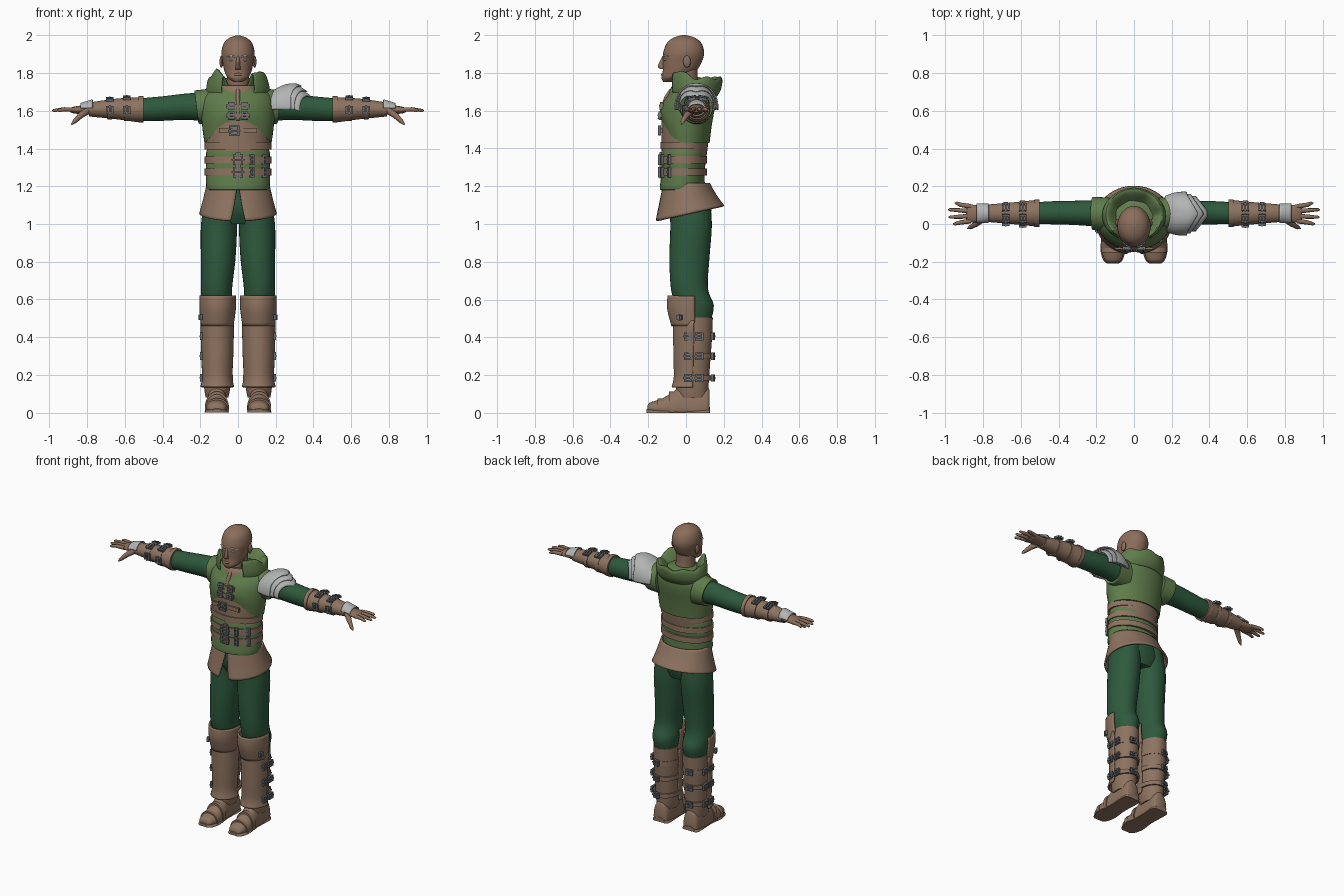
import bpy, bmesh, math
from mathutils import Vector, Matrix

cube = bpy.data.objects.get("Cube")
if cube:
    bpy.data.objects.remove(cube, do_unlink=True)


def material(name, rgb):
    m = bpy.data.materials.new(name)
    m.use_nodes = True
    m.diffuse_color = (*rgb, 1)
    m.node_tree.nodes["Principled BSDF"].inputs["Base Color"].default_value = (*rgb, 1)
    return m


SKIN = material("skin", (.26, .155, .105))
LEATHER = material("leather", (.27, .172, .118))
GREEN = material("moss green cloth", (.115, .2, .07))
DARK = material("dark green cloth", (.027, .1, .047))
STEEL = material("pale steel", (.45, .46, .46))
METAL = material("buckle metal", (.14, .155, .165))
PALE = material("pale brow", (.5, .55, .58))
parts = []


def finish(name, mat, bm, mirrored=False, thick=0):
    bmesh.ops.recalc_face_normals(bm, faces=bm.faces)
    mesh = bpy.data.meshes.new(name)
    bm.to_mesh(mesh)
    bm.free()
    mesh.materials.append(mat)
    ob = bpy.data.objects.new(name, mesh)
    bpy.context.collection.objects.link(ob)
    if thick:
        mod = ob.modifiers.new("thickness", 'SOLIDIFY')
        mod.thickness, mod.offset = thick, 0
    if mirrored:
        ob.modifiers.new("mirror", 'MIRROR').use_clip = False
    parts.append(ob)
    return ob


def skin(name, mat, rings, closed=True, mirrored=False, thick=0):
    """Join rings of points into a surface, with end caps when closed."""
    bm = bmesh.new()
    rows = [[bm.verts.new(p) for p in ring] for ring in rings]
    n = len(rows[0])
    for a, b in zip(rows, rows[1:]):
        for i in range(n if closed else n - 1):
            j = (i + 1) % n
            bm.faces.new((a[i], a[j], b[j], b[i]))
    if closed:
        bm.faces.new(rows[0])
        bm.faces.new(rows[-1])
    return finish(name, mat, bm, mirrored, thick)


def spline(rows, steps):
    out = []
    for i in range(len(rows) - 1):
        p, q, r, s = (rows[min(max(i + k, 0), len(rows) - 1)] for k in (-1, 0, 1, 2))
        for k in range(steps):
            f = k / steps
            out.append([b + f / 2 * (c - a + f * (2*a - 5*b + 4*c - d + f * (3*b - a - 3*c + d)))
                        for a, b, c, d in zip(p, q, r, s)])
    return out + [rows[-1]]


def loft(name, mat, axis, rows, arc=None, warp=None, mirrored=False, steps=4, seg=32, thick=0):
    """Rows are (position on axis, centre u, centre v, radius u, radius v)."""
    dense = spline(rows, steps)
    rings = []
    for k, (t, cu, cv, ru, rv) in enumerate(dense):
        start, end = arc(k / (len(dense) - 1)) if arc else (0, math.tau)
        ring = []
        for i in range(seg):
            a = start + (end - start) * i / (seg - 1 if arc else seg)
            u, v = cu + ru * math.sin(a), cv - rv * math.cos(a)
            p = Vector({'z': (u, v, t), 'x': (t, u, v), 'y': (u, t, v)}[axis])
            ring.append(warp(p) if warp else p)
        rings.append(ring)
    return skin(name, mat, rings, arc is None, mirrored, thick)


def band(name, mat, axis, t, cu, cv, ru, rv, half, **kw):
    rows = [(t + s * half, cu, cv, ru - d, rv - d) for s, d in ((-1, .01), (-1, 0), (1, 0), (1, .01))]
    return loft(name, mat, axis, rows, steps=1, **kw)


def tube(name, mat, points, radii, mirrored=False, seg=10):
    pts = [Vector(p) for p in points]
    rings = []
    for i, (p, r) in enumerate(zip(pts, radii)):
        d = pts[min(i + 1, len(pts) - 1)] - pts[max(i - 1, 0)]
        q = d.to_track_quat('Z', 'Y')
        rings.append([p + q @ Vector((r * math.cos(math.tau * k / seg), r * math.sin(math.tau * k / seg), 0))
                      for k in range(seg)])
    return skin(name, mat, rings, True, mirrored)


def ellipsoid(name, mat, centre, radii, mirrored=False):
    bm = bmesh.new()
    bmesh.ops.create_uvsphere(bm, u_segments=16, v_segments=10, radius=1,
                              matrix=Matrix.Translation(centre) @ Matrix.Diagonal((*radii, 1)))
    return finish(name, mat, bm, mirrored)


def boxes(name, mat, frame, items, mirrored=False):
    bm = bmesh.new()
    for centre, size in items:
        bmesh.ops.create_cube(bm, size=1, matrix=frame @ Matrix.Translation(centre) @ Matrix.Diagonal((*size, 1)))
    return finish(name, mat, bm, mirrored)


def buckle(name, loc, normal, along, mirrored=False, w=.034, h=.046):
    n, a = Vector(normal).normalized(), Vector(along).normalized()
    frame = Matrix.Translation(loc) @ Matrix((a, n.cross(a), n)).transposed().to_4x4()
    b = .009
    boxes(name, METAL, frame, [((s * w / 2, 0, 0), (b, h, .014)) for s in (-1, 1)]
          + [((0, s * h / 2, 0), (w + b, b, .014)) for s in (-1, 1)]
          + [((0, 0, .004), (w * 1.5, b, .01))], mirrored)


# Head, face and neck
loft("head", SKIN, 'z', [(1.752, 0, -.095, .022, .025), (1.775, 0, -.07, .054, .06), (1.81, 0, -.035, .072, .088),
     (1.86, 0, -.02, .082, .104), (1.91, 0, -.012, .088, .108), (1.96, 0, -.01, .074, .09),
     (1.987, 0, -.01, .045, .055), (2, 0, -.01, .008, .01)])
loft("neck", SKIN, 'z', [(1.66, 0, .02, .068, .065), (1.75, 0, .005, .06, .06), (1.83, 0, 0, .06, .06)])
loft("nose", SKIN, 'z', [(1.89, 0, -.114, .008, .01), (1.837, 0, -.128, .012, .021), (1.82, 0, -.12, .015, .014)], seg=12)
ellipsoid("lips", SKIN, (0, -.118, 1.792), (.024, .014, .009))
ellipsoid("ear", SKIN, (.088, .005, 1.86), (.01, .02, .032), True)
ellipsoid("eye", PALE, (.034, -.108, 1.869), (.015, .009, .006), True)
tube("brow", PALE, [(.013, -.123, 1.885), (.035, -.116, 1.892), (.062, -.095, 1.887)], (.003, .005, .002), True)


# Vest with an arched front hem, and its shoulder openings
def arch(p):
    p.z += .11 * max(0, -p.y / .135) ** 2 * min(1, max(0, (1.68 - p.z) / .25))
    return p


def lean(p):
    p.x += .12 * (p.z - 1.62)
    return p


loft("vest", GREEN, 'z', [(1.43, 0, 0, .178, .125), (1.52, 0, 0, .19, .136), (1.62, 0, .015, .196, .138),
     (1.68, 0, .028, .18, .124), (1.72, 0, .03, .125, .1), (1.74, 0, .03, .08, .07)], warp=arch, seg=48)
loft("vest_shoulder", GREEN, 'x', [(.13, .05, 1.62, .09, .098), (.2, .055, 1.62, .088, .09),
     (.22, .055, 1.62, .086, .086), (.215, .055, 1.62, .07, .07)], warp=lean, mirrored=True)


# Raised cowl, open at the throat, rising to a point on each side
def peaks(p):
    f = max(0, (p.z - 1.69) / .1)
    side = max(0, 1 - abs(math.atan2(abs(p.x), .045 - p.y) - .95) / .6)
    p.z += f * (.055 * side + .01 * math.sin(9 * math.atan2(p.x, p.y)))
    return p


loft("cowl", GREEN, 'z', [(1.67, 0, .04, .15, .115), (1.71, 0, .045, .165, .135), (1.765, 0, .05, .152, .138),
     (1.76, 0, .045, .13, .118), (1.715, 0, .035, .09, .085)], arc=lambda t: (.55, math.tau - .55),
     warp=peaks, seg=64, thick=.008)
loft("neck_scarf", LEATHER, 'z', [(1.675, 0, .005, .115, .095), (1.71, 0, .005, .105, .09),
     (1.735, 0, .01, .085, .078), (1.72, 0, .01, .06, .06)])
tube("throat_lace", LEATHER, [(0, -.078, 1.71), (0, -.105, 1.67), (0, -.125, 1.61), (0, -.134, 1.55)], [.011] * 4)
for z, y in ((1.625, -.127), (1.575, -.135)):
    boxes("chest_tab", LEATHER, Matrix.Translation((0, y, z)), [((0, 0, 0), (.12, .014, .024))])
    for x in (-.035, .035):
        buckle("chest_clasp", (x, y - .006, z), (0, -1, .1), (1, 0, 0), h=.032, w=.026)

# Waist: leather bodice, cloth band and belts
loft("bodice", LEATHER, 'z', [(1.36, 0, -.01, .163, .119), (1.45, 0, -.005, .17, .125), (1.56, 0, 0, .18, .13)])
loft("waist_cloth", GREEN, 'z', [(1.183, 0, -.022, .15, .108), (1.19, 0, -.02, .168, .119), (1.28, 0, -.015, .17, .114),
     (1.385, 0, -.01, .168, .12), (1.392, 0, -.01, .15, .1)])
for z in (1.275, 1.34, 1.415):
    band("waist_belt", LEATHER, 'z', z, 0, -.012, .177, .124, .019)
for x, z in ((0, 1.275), (0, 1.34), (-.02, 1.495)):
    buckle("belt_buckle", (x, -.14, z), (0, -1, 0), (1, 0, 0), w=.045)
for x, y in ((.075, -.127), (.14, -.09)):
    for z in (1.275, 1.34):
        buckle("belt_keeper", (x, y, z), (x * 3, -1, 0), (1, x * 3, 0), w=.016)
boxes("bodice_strap", LEATHER, Matrix.Translation((0, -.13, 1.495)), [((0, 0, 0), (.2, .012, .026))])
boxes("belt_link", LEATHER, Matrix.Translation((0, -.134, 1.31)), [((0, 0, 0), (.024, .012, .14))])


# Skirt, split at the front and longer there
def hem(p):
    p.z += (p.y - .02) * .22 * min(1, max(0, (1.21 - p.z) / .15))
    return p


loft("skirt", LEATHER, 'z', [(1.215, 0, .003, .16, .118), (1.13, 0, .012, .18, .148), (1.055, 0, .02, .2, .178)],
     arc=lambda t: (.2 * t, math.tau - .2 * t), warp=hem, seg=48, thick=.012)

# Trousers
loft("trouser_seat", DARK, 'z', [(1.2, 0, .005, .15, .105), (1.08, 0, .02, .17, .115), (1, 0, .03, .12, .085)])
loft("trouser_leg", DARK, 'z', [(1.16, .085, .015, .085, .108), (1, .1, .027, .096, .11), (.82, .105, .018, .092, .106),
     (.66, .114, .018, .083, .098), (.57, .112, .045, .082, .102), (.5, .11, .045, .074, .09)], mirrored=True)

# Boots: shaft, shin plate, knee guard and straps
loft("boot_shaft", LEATHER, 'z', [(.505, .11, .045, .08, .097), (.4, .11, .042, .08, .096), (.28, .11, .037, .076, .092),
     (.14, .11, .033, .07, .086), (.08, .112, .035, .06, .08)], mirrored=True)
front = lambda t: (-1.65, 1.65)
loft("shin_plate", LEATHER, 'z', [(.49, .11, .036, .085, .1), (.3, .11, .032, .08, .094), (.19, .11, .03, .076, .09),
     (.135, .11, .028, .085, .1)], arc=front, mirrored=True, thick=.01)


def round_hem(p):
    p.z += max(0, p.y - .005) * .6 * max(0, (.6 - p.z) / .15)
    return p


loft("knee_guard", LEATHER, 'z', [(.62, .108, .025, .092, .118), (.55, .108, .025, .092, .12), (.46, .11, .03, .083, .102)],
     arc=lambda t: (-1.75, 1.75), warp=round_hem, mirrored=True, thick=.01)
buckle("knee_rivet", (.198, -.035, .505), (1, -.3, 0), (0, 0, 1), True, w=.02, h=.02)
for z in (.405, .3, .185):
    band("boot_strap", LEATHER, 'z', z, .11, .04, .084, .1, .014, arc=lambda t: (1, math.tau - 1), mirrored=True)
    for y in (.01, .07):
        buckle("strap_buckle", (.195, y, z), (1, 0, 0), (0, 1, 0), True, h=.032)
    buckle("rear_buckle", (.125, .143, z), (.2, 1, 0), (1, -.2, 0), True, h=.03)


# Shoes
def ground(p):
    p.z = max(p.z, 0)
    return p


loft("shoe", LEATHER, 'y', [(-.205, .112, .02, .025, .018), (-.19, .112, .025, .045, .03), (-.13, .112, .025, .06, .05),
     (-.07, .112, .025, .057, .085), (-.02, .112, .03, .056, .115), (.1, .112, .03, .054, .11),
     (.125, .112, .03, .04, .09)], warp=ground, mirrored=True)
loft("sole", LEATHER, 'y', [(-.21, .112, 0, .03, .02), (-.19, .112, 0, .052, .024), (-.13, .112, 0, .066, .024),
     (-.03, .112, 0, .056, .02), (.1, .112, 0, .06, .03), (.127, .112, 0, .045, .03)], warp=ground, mirrored=True)
band("instep_strap", LEATHER, 'y', -.075, .112, .025, .064, .088, .014, warp=ground, mirrored=True)
band("toe_cap", LEATHER, 'y', -.14, .112, .025, .063, .052, .012, warp=ground, mirrored=True)

# Sleeves, bracers and hands
loft("sleeve", DARK, 'x', [(.14, .055, 1.62, .075, .08), (.27, .058, 1.622, .066, .07), (.4, .06, 1.612, .062, .065),
     (.53, .057, 1.605, .058, .06)], mirrored=True)
loft("bracer", LEATHER, 'x', [(.505, .057, 1.605, .055, .055), (.506, .057, 1.605, .073, .067), (.54, .057, 1.606, .068, .065),
     (.65, .057, 1.61, .057, .054), (.79, .057, 1.607, .045, .037)], mirrored=True)
for x, r in ((.515, .074), (.59, .067), (.68, .059)):
    band("bracer_strap", LEATHER, 'x', x, .057, 1.608, r, r - .004, .013, mirrored=True)
    if x > .55:
        for y in (.03, .09):
            buckle("bracer_buckle", (x, y, 1.606 + r * .95), (0, (y - .06) * 8, 1), (0, 1, (.06 - y) * 8), True, h=.032)
        buckle("bracer_side_buckle", (x, .056 - r, 1.605), (0, -1, 0), (0, 0, 1), True, h=.03)
loft("hand_plate", STEEL, 'x', [(.77, .057, 1.607, .048, .05), (.835, .057, 1.607, .048, .03)],
     arc=lambda t: (1.75, math.tau - 1.75), mirrored=True, thick=.008)
loft("palm", SKIN, 'x', [(.76, .057, 1.607, .034, .03), (.81, .055, 1.606, .042, .025), (.87, .055, 1.604, .048, .018),
     (.89, .055, 1.603, .04, .01)], mirrored=True)
for y, tip, spread in ((.016, .96, -.016), (.042, .983, -.006), (.068, .985, .008), (.093, .95, .018)):
    tube("finger", SKIN, [(.865, y, 1.606), (.92, y + spread / 2, 1.608), (tip - .008, y + spread, 1.602),
         (tip, y + spread, 1.601)], (.013, .0115, .008, .003), True)
tube("thumb", SKIN, [(.8, .03, 1.6), (.835, .002, 1.575), (.868, -.018, 1.542), (.882, -.024, 1.528)],
     (.02, .016, .011, .004), True)


# Layered shoulder plates on the left side only, each drawn out to a point
def point(p):
    p.x += .075 * max(0, 1 - abs(p.y - .055) / .1) * max(0, (p.x - .17) / .14)
    p.z -= 3.6 * max(0, p.x - .27) ** 2
    return p


for i in range(3):
    d = .011 * i
    loft("shoulder_plate", STEEL, 'x', [(.165, .055, 1.615, .09 - d, .075 - d), (.215, .055, 1.62, .108 - d, .112 - d),
         (.26, .055, 1.62, .113 - d, .126 - d), (.28 + d * 1.8, .055, 1.62, .112 - d, .125 - d)],
         arc=lambda t: (1.45, math.tau - 1.45), warp=point, thick=.007)

# Smooth shading with crisp edges
bpy.ops.object.select_all(action='DESELECT')
for ob in parts:
    ob.select_set(True)
bpy.context.view_layer.objects.active = parts[0]
bpy.ops.object.shade_smooth_by_angle(angle=math.radians(40))
